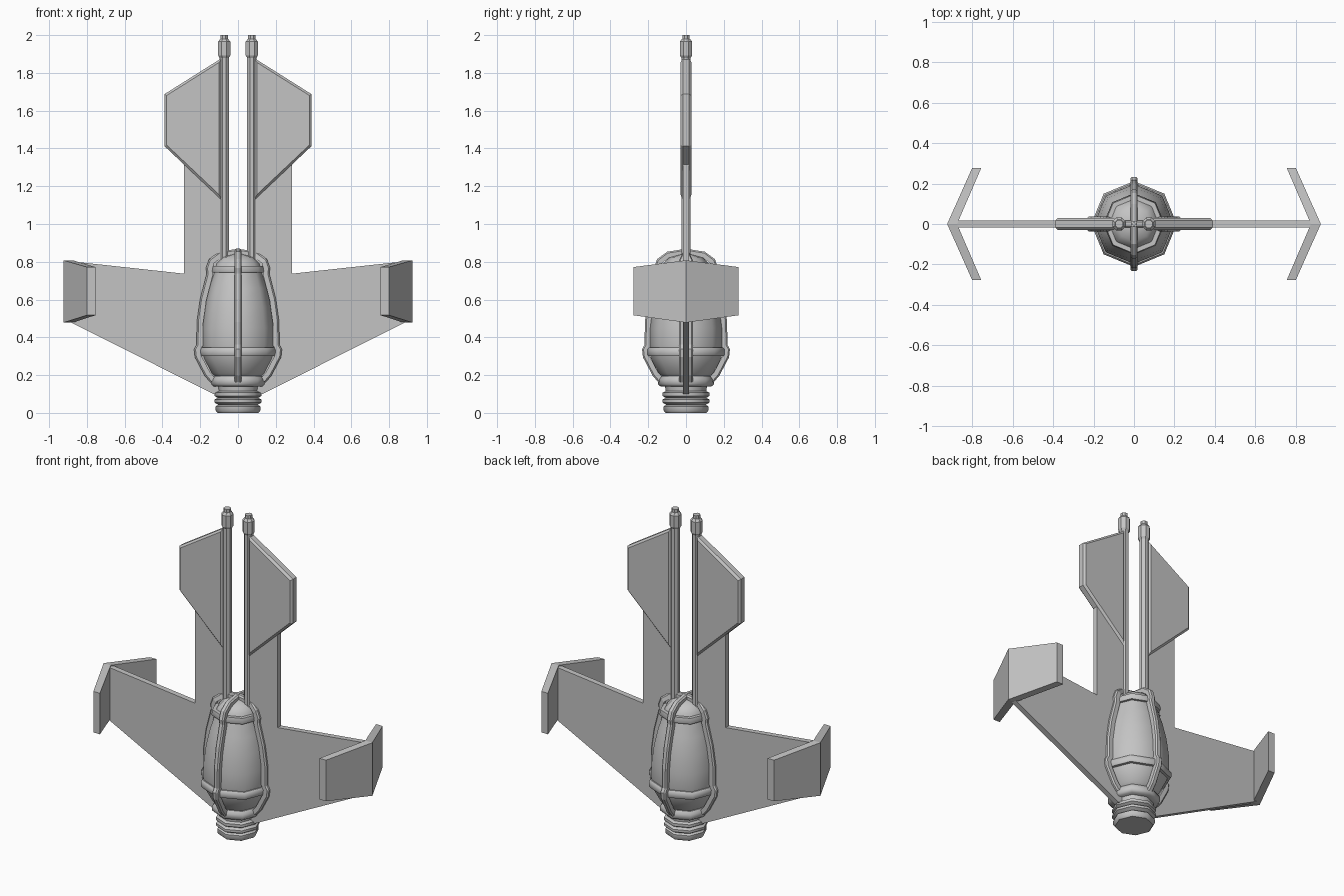
import bpy, bmesh, math
from mathutils import Vector

if "Cube" in bpy.data.objects:
    bpy.data.objects.remove(bpy.data.objects["Cube"])

hull = bpy.data.materials.new("hull grey")
hull.diffuse_color = (0.55, 0.55, 0.55, 1)
hull.use_nodes = True
hull.node_tree.nodes["Principled BSDF"].inputs["Base Color"].default_value = hull.diffuse_color


def make(name, bm, smooth=None):
    bmesh.ops.recalc_face_normals(bm, faces=bm.faces[:])
    me = bpy.data.meshes.new(name)
    bm.to_mesh(me)
    bm.free()
    ob = bpy.data.objects.new(name, me)
    bpy.context.collection.objects.link(ob)
    me.materials.append(hull)
    if smooth:
        bpy.ops.object.select_all(action='DESELECT')
        ob.select_set(True)
        bpy.context.view_layer.objects.active = ob
        bpy.ops.object.shade_smooth_by_angle(angle=math.radians(smooth))
    return ob


def lathe(name, profile, x=0, sides=8, smooth=None, closed=False, turn=0.0):
    """Spin (radius, z) points about a vertical axis at x."""
    bm = bmesh.new()
    rings = []
    for r, z in profile:
        rings.append([bm.verts.new((x + r * math.cos(2 * math.pi * (i + turn) / sides),
                                    r * math.sin(2 * math.pi * (i + turn) / sides), z))
                      for i in range(sides)])
    pairs = list(zip(rings, rings[1:]))
    if closed:
        pairs.append((rings[-1], rings[0]))
    else:
        bm.faces.new(rings[0])
        bm.faces.new(rings[-1])
    for a, b in pairs:
        for i in range(sides):
            j = (i + 1) % sides
            bm.faces.new((a[i], a[j], b[j], b[i]))
    return make(name, bm, smooth)


def plate(name, outline, half, s, bevel=0):
    """Extrude an (x, z) outline from y = -half to half; s mirrors it."""
    bm = bmesh.new()
    f = bm.faces.new([bm.verts.new((s * x, -half, z)) for x, z in outline])
    res = bmesh.ops.extrude_face_region(bm, geom=[f])
    verts = [v for v in res['geom'] if isinstance(v, bmesh.types.BMVert)]
    bmesh.ops.translate(bm, verts=verts, vec=(0, 2 * half, 0))
    if bevel:
        edges = [e for e in bm.edges
                 if abs(e.verts[0].co.y - e.verts[1].co.y) < 1e-5]
        bmesh.ops.bevel(bm, geom=edges, offset=bevel, segments=1,
                        affect='EDGES', profile=0.5)
    return make(name, bm)


# Egg shaped pod
lathe("pod", [(0.10, 0.17), (0.145, 0.21), (0.187, 0.29), (0.198, 0.36),
              (0.197, 0.45), (0.183, 0.56), (0.16, 0.66), (0.13, 0.75),
              (0.12, 0.79), (0.085, 0.825), (0.03, 0.84)], smooth=50)

# Threaded neck below the pod
lathe("threaded_neck", [(0.108, 0), (0.118, 0.012), (0.118, 0.035), (0.105, 0.043),
                        (0.125, 0.055), (0.125, 0.07), (0.108, 0.08),
                        (0.125, 0.09), (0.125, 0.107), (0.108, 0.115),
                        (0.112, 0.15)], smooth=50)

# Octagonal cage rings
lathe("collar_ring", [(0.09, 0.14), (0.135, 0.14), (0.148, 0.152),
                      (0.148, 0.178), (0.135, 0.195), (0.09, 0.195)],
      closed=True, smooth=50)
lathe("lower_ring", [(0.17, 0.30), (0.207, 0.30), (0.212, 0.31),
                     (0.212, 0.335), (0.203, 0.345), (0.17, 0.345)],
      closed=True, smooth=50)
lathe("upper_ring", [(0.11, 0.742), (0.148, 0.742), (0.152, 0.75),
                     (0.146, 0.778), (0.11, 0.778)], closed=True, smooth=50)

# Four cage ribs running from the collar over the crown; the side pair is wider
rib = [(0.135, 0.17), (0.165, 0.205), (0.215, 0.30), (0.219, 0.335), (0.205, 0.36),
       (0.204, 0.48), (0.187, 0.60), (0.152, 0.735), (0.156, 0.765),
       (0.142, 0.805), (0.095, 0.84), (0.0, 0.855)]
for k in range(4):
    c, s = round(math.cos(k * math.pi / 2)), round(math.sin(k * math.pi / 2))
    bm = bmesh.new()
    rows = []
    for i, (r, z) in enumerate(rib):
        a, b = rib[max(i - 1, 0)], rib[min(i + 1, len(rib) - 1)]
        n = Vector((b[1] - a[1], a[0] - b[0])).normalized()
        if i == len(rib) - 1:
            n = Vector((0, 1))
        h = 0.018 if k % 2 or r < 0.1 else 0.036
        row = []
        for off, w in ((-0.02, -h), (0.006, -h), (0.014, 0.008 - h),
                       (0.014, h - 0.008), (0.006, h), (-0.02, h)):
            p, q = r + n.x * off, z + n.y * off
            row.append(bm.verts.new((p * c - w * s, p * s + w * c, q)))
        rows.append(row)
    for a, b in zip(rows, rows[1:]):
        for i in range(6):
            j = (i + 1) % 6
            bm.faces.new((a[i], a[j], b[j], b[i]))
    bm.faces.new(rows[0])
    bm.faces.new(rows[-1])
    make("cage_rib", bm)

for side, s in (("right", 1), ("left", -1)):
    # Main wing with its upright panel
    plate(side + "_wing", [(0, 0.10), (0.13, 0.10), (0.89, 0.482), (0.89, 0.803),
                           (0.285, 0.737), (0.285, 1.38), (0.07, 1.38),
                           (0.07, 0.78), (0, 0.78)], 0.017, s)
    # Upper fin with chamfered rim
    plate(side + "_fin", [(0.088, 1.877), (0.39, 1.687), (0.39, 1.413),
                          (0.088, 1.128)], 0.029, s, 0.012)
    # Twin boom and its tip
    lathe(side + "_boom", [(0.027, 0.76), (0.027, 1.89)], x=s * 0.073, turn=0.5)
    lathe(side + "_boom_tip", [(0.027, 1.88), (0.035, 1.893), (0.035, 1.965),
                               (0.023, 1.98), (0.021, 1.98), (0.021, 2.0)],
          x=s * 0.073, turn=0.5)
    # Chevron winglet
    bm = bmesh.new()
    cols = []
    for y, xi, xo, lo, hi in ((-0.278, 0.755, 0.80, 0.517, 0.772),
                              (0, 0.875, 0.924, 0.478, 0.808),
                              (0.278, 0.755, 0.80, 0.517, 0.772)):
        cols.append([bm.verts.new((s * x, y, z)) for x, z in
                     ((xi, lo), (xo, lo), (xo, hi), (xi, hi))])
    for a, b in zip(cols, cols[1:]):
        for i in range(4):
            j = (i + 1) % 4
            bm.faces.new((a[i], a[j], b[j], b[i]))
    bm.faces.new(cols[0])
    bm.faces.new(cols[-1])
    make(side + "_winglet", bm)
